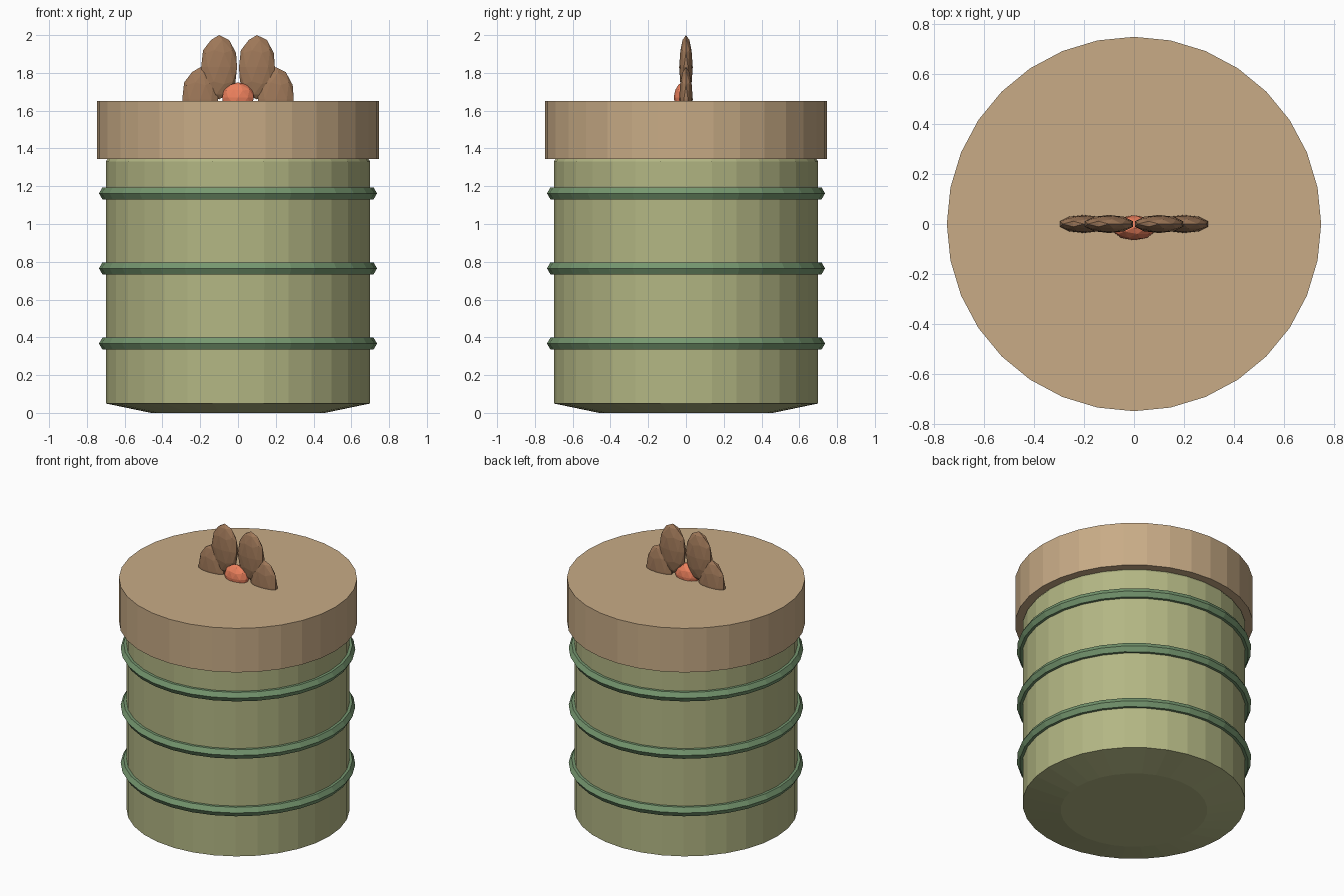
import bpy, bmesh
from math import cos, sin, tau

if "Cube" in bpy.data.objects:
    bpy.data.objects.remove(bpy.data.objects["Cube"])

SIDES = 32


def material(name, rgb):
    m = bpy.data.materials.new(name)
    m.diffuse_color = (*rgb, 1)
    m.use_nodes = True
    m.node_tree.nodes["Principled BSDF"].inputs["Base Color"].default_value = m.diffuse_color
    return m


def add_object(name, bm, mat):
    bmesh.ops.recalc_face_normals(bm, faces=bm.faces)
    me = bpy.data.meshes.new(name)
    bm.to_mesh(me)
    bm.free()
    me.materials.append(mat)
    ob = bpy.data.objects.new(name, me)
    bpy.context.collection.objects.link(ob)
    return ob


def lathe(name, profile, mat, closed=False):
    """Revolve (radius, z) points; an open profile gets flat end caps."""
    bm = bmesh.new()
    rings = [[bm.verts.new((r * cos(tau * i / SIDES), r * sin(tau * i / SIDES), z))
              for i in range(SIDES)] for r, z in profile]
    pairs = list(zip(rings, rings[1:]))
    if closed:
        pairs.append((rings[-1], rings[0]))
    else:
        bm.faces.new(rings[0])
        bm.faces.new(rings[-1])
    for a, b in pairs:
        for i in range(SIDES):
            j = (i + 1) % SIDES
            bm.faces.new((a[i], a[j], b[j], b[i]))
    return add_object(name, bm, mat)


def ellipsoid(name, center, radii, mat):
    bm = bmesh.new()
    bmesh.ops.create_icosphere(bm, subdivisions=2, radius=1)
    bmesh.ops.scale(bm, vec=radii, verts=bm.verts)
    bmesh.ops.translate(bm, vec=center, verts=bm.verts)
    return add_object(name, bm, mat)


green = material("pale_green", (0.45, 0.47, 0.23))
dark_green = material("dark_green", (0.18, 0.31, 0.16))
tan = material("tan", (0.58, 0.41, 0.24))
brown = material("brown", (0.35, 0.19, 0.10))
coral = material("coral", (0.85, 0.22, 0.11))

# Canister body with bevelled foot and lid
lathe("body", [(0.46, 0), (0.70, 0.05), (0.70, 1.33), (0.69, 1.345)], green)
lathe("lid", [(0.747, 1.345), (0.747, 1.65)], tan)

# Six-sided hoops around the body
for n, z in enumerate((0.367, 0.765, 1.162)):
    section = [(0.70 + 0.036 * cos(tau * k / 6), z + 0.036 * sin(tau * k / 6))
               for k in range(6)]
    lathe(f"hoop_{n + 1}", section, dark_green, closed=True)

# Petal handle, mirrored left and right
for side, s in (("left", -1), ("right", 1)):
    ellipsoid(f"inner_petal_{side}", (s * 0.10, 0, 1.83), (0.10, 0.036, 0.17), brown)
    ellipsoid(f"outer_petal_{side}", (s * 0.20, 0, 1.66), (0.10, 0.036, 0.17), brown)

# Berry at the base of the petals
ellipsoid("berry", (0, -0.015, 1.67), (0.088, 0.05, 0.08), coral)
